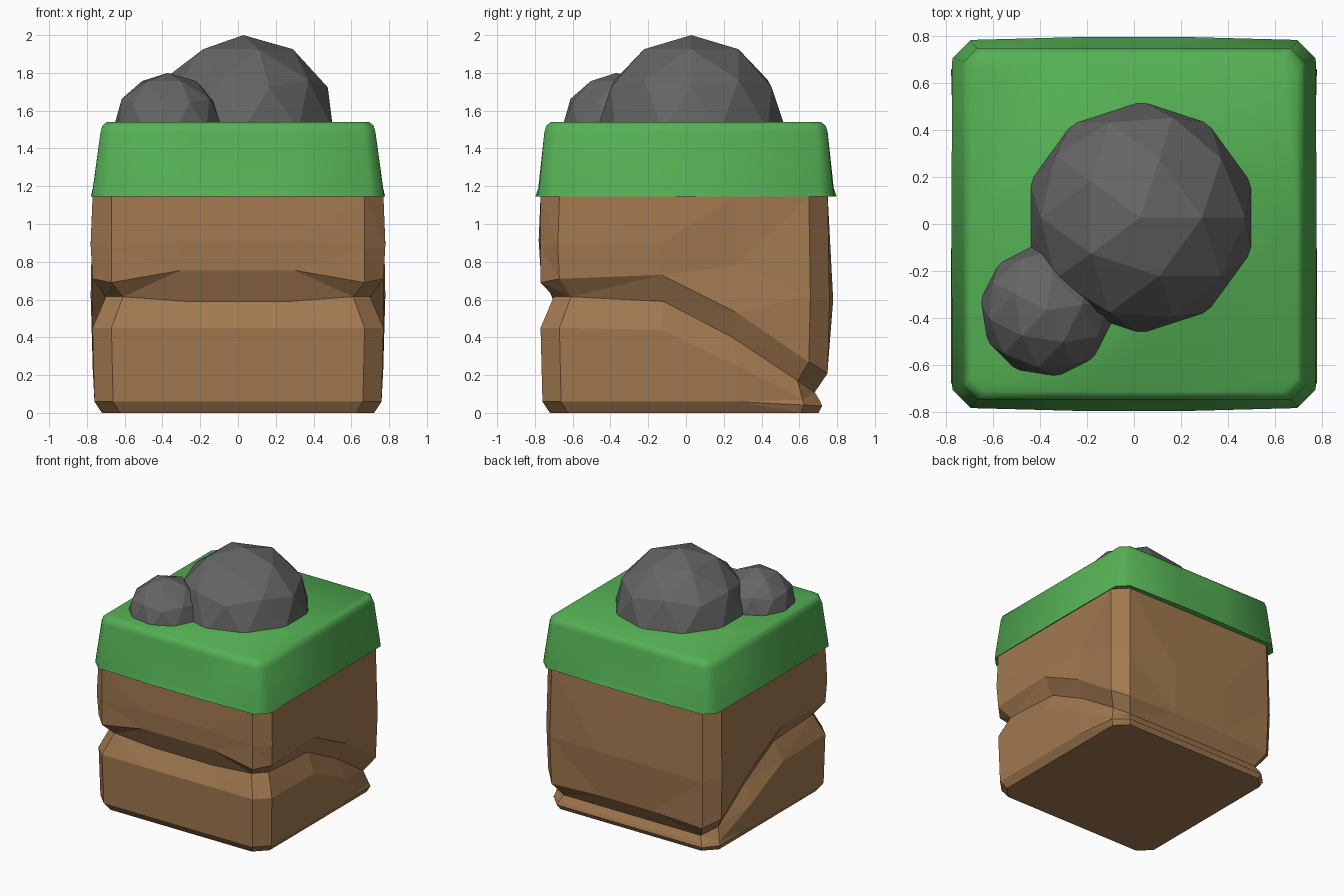
import bpy, bmesh, math

if "Cube" in bpy.data.objects:
    bpy.data.objects.remove(bpy.data.objects["Cube"])


def material(name, rgb):
    m = bpy.data.materials.new(name)
    m.diffuse_color = (*rgb, 1)
    m.use_nodes = True
    m.node_tree.nodes["Principled BSDF"].inputs["Base Color"].default_value = m.diffuse_color
    return m


def loft(name, rings, mat):
    """Closed skin through equal-length rings of points, listed bottom to top."""
    bm = bmesh.new()
    loops = [[bm.verts.new(p) for p in ring] for ring in rings]
    n = len(loops[0])
    for a, b in zip(loops, loops[1:]):
        for i in range(n):
            j = (i + 1) % n
            bm.faces.new((a[i], a[j], b[j], b[i]))
    bm.faces.new(loops[0][::-1])
    bm.faces.new(loops[-1])
    warped = [f for f in bm.faces if len(f.verts) == 4]
    bmesh.ops.triangulate(bm, faces=warped)
    bmesh.ops.recalc_face_normals(bm, faces=bm.faces)
    me = bpy.data.meshes.new(name)
    bm.to_mesh(me)
    bm.free()
    me.materials.append(mat)
    ob = bpy.data.objects.new(name, me)
    bpy.context.collection.objects.link(ob)
    return ob


brown = material("earth", (0.36, 0.19, 0.08))
green = material("turf", (0.09, 0.44, 0.09))
grey = material("stone", (0.13, 0.13, 0.13))

# Earth block: columns of (x, y, ledge z, groove z, overhang z, upper inset)
# The groove runs mid height in front and sinks to the base at the back.
half = [
    (0.30, -0.77, .45, .59, .755, 0),
    (0.67, -0.77, .45, .615, .69, .01),
    (0.77, -0.67, .45, .615, .71, 0),
    (0.77, -0.13, .44, .59, .73, 0),
    (0.77, 0.27, .25, .40, .53, .03),
    (0.77, 0.65, .07, .17, .27, 0),
    (0.67, 0.75, .06, .11, .21, 0),
    (0.23, 0.75, .06, .11, .23, -.02),
]
columns = half + [(-c[0], *c[1:]) for c in reversed(half)]


def at(c, z, inset):
    k = 1 - inset / 0.77
    return (c[0] * k, c[1] * k, z)


earth_rings = [
    [at(c, 0, .05) for c in columns],
    [at(c, min(.06, c[2] * .6), .01 if c[2] > .2 else .03) for c in columns],
    [at(c, c[2], 0 if c[2] > .2 else .04) for c in columns],
    [at(c, c[3], .07) for c in columns],
    [at(c, c[4], 0) for c in columns],
    [at(c, c[4] + (1.15 - c[4]) * .4, c[5] - .01) for c in columns],
    [at(c, 1.15, 0) for c in columns],
    [at(c, 1.2, .07) for c in columns],
]
loft("earth_block", earth_rings, brown)


# Turf cap: flared skirt with bevelled corners and a slight mid-side bulge
def turf_ring(x, y, z, c, bulge=0):
    q = [(0.2, -y - bulge), (x - c, -y), (x, -y + c), (x + bulge * .3, 0),
         (x, y - c), (x - c, y), (0.2, y + bulge)]
    return [(px, py, z) for px, py in q + [(-px, py) for px, py in reversed(q)]]


turf = loft("turf_cap", [
    turf_ring(.70, .70, 1.15, .06),
    turf_ring(.775, .785, 1.145, .08, .013),
    turf_ring(.767, .777, 1.19, .07, .005),
    turf_ring(.728, .750, 1.485, .06),
    turf_ring(.718, .740, 1.52, .06),
    turf_ring(.695, .715, 1.54, .06),
], green)
bpy.context.view_layer.objects.active = turf
turf.select_set(True)
bpy.ops.object.shade_smooth_by_angle(angle=math.radians(60))
turf.select_set(False)

# Faceted boulders half sunk into the turf
for name, r, loc, turn in (("large_boulder", .50, (.028, .028, 1.5), 0),
                           ("small_boulder", .29, (-.372, -.368, 1.51), 9)):
    bpy.ops.mesh.primitive_ico_sphere_add(subdivisions=2, radius=r, location=loc,
                                          rotation=(0, 0, math.radians(turn)))
    ob = bpy.context.object
    ob.name = name
    ob.data.materials.append(grey)
